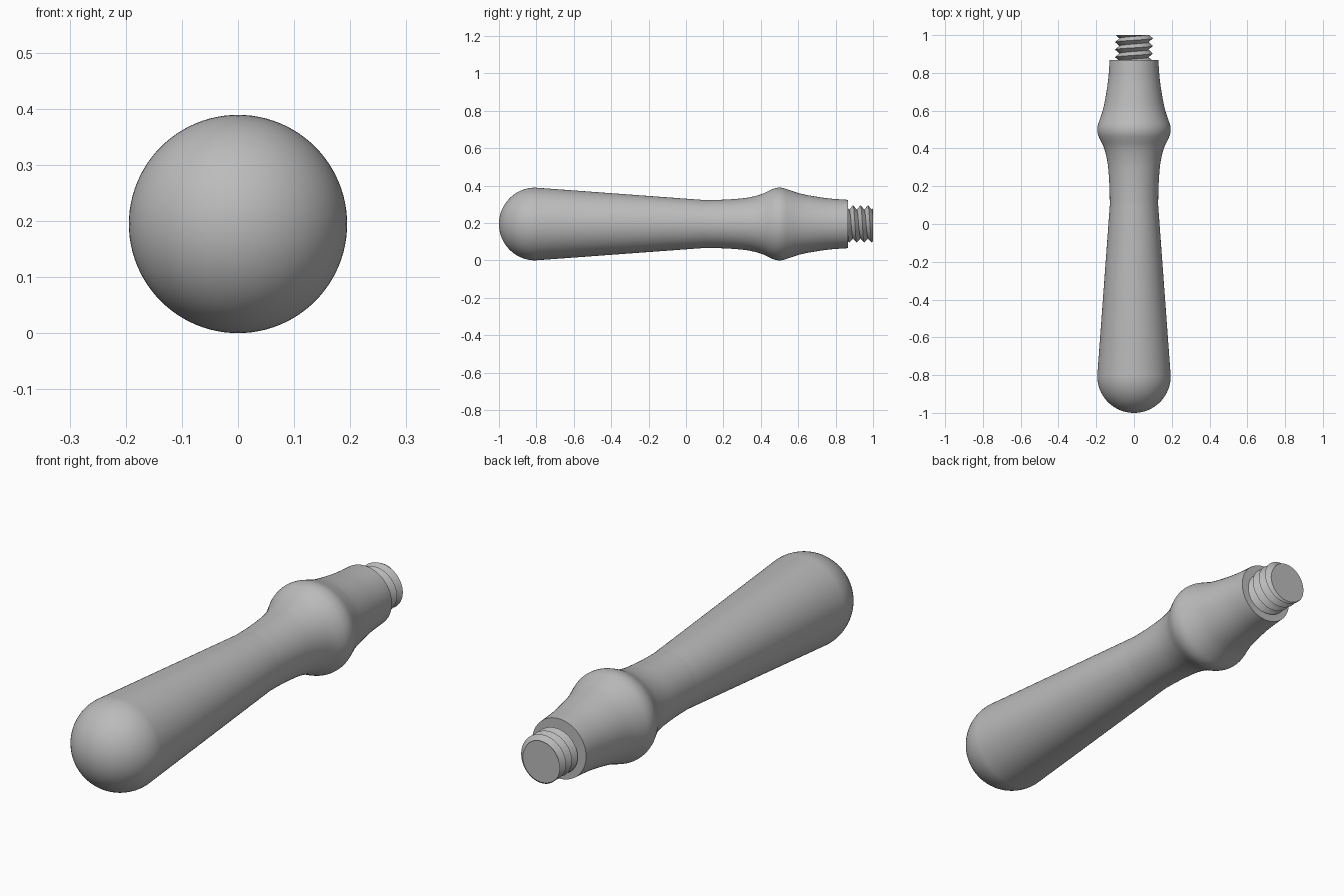
import bpy, bmesh, math
from mathutils import Matrix

if "Cube" in bpy.data.objects:
    bpy.data.objects.remove(bpy.data.objects["Cube"], do_unlink=True)

R = 0.1945         # largest radius, also the height of the axis
COLLAR_Y = 0.867   # flat shoulder the thread comes out of
SIDES = 96

grey = bpy.data.materials.new("plain grey")
grey.diffuse_color = (0.5, 0.5, 0.5, 1)
grey.use_nodes = True
grey.node_tree.nodes["Principled BSDF"].inputs["Base Color"].default_value = (0.5, 0.5, 0.5, 1)


def finish(name, bm, angle):
    bmesh.ops.remove_doubles(bm, verts=bm.verts, dist=1e-5)
    bmesh.ops.recalc_face_normals(bm, faces=bm.faces)
    mesh = bpy.data.meshes.new(name)
    bm.to_mesh(mesh)
    bm.free()
    mesh.materials.append(grey)
    obj = bpy.data.objects.new(name, mesh)
    bpy.context.collection.objects.link(obj)
    obj.location.z = R
    bpy.ops.object.select_all(action='DESELECT')
    obj.select_set(True)
    bpy.context.view_layer.objects.active = obj
    bpy.ops.object.shade_smooth_by_angle(angle=math.radians(angle))
    return obj


def smooth_curve(pts, steps=5):
    """Catmull-Rom curve through the points."""
    out = []
    for i in range(len(pts) - 1):
        a, b, c, d = (pts[max(0, min(len(pts) - 1, i + k))] for k in (-1, 0, 1, 2))
        for s in range(steps):
            t = s / steps
            out.append(tuple(0.5 * (2 * q + (r - p) * t + (2 * p - 5 * q + 4 * r - u) * t * t
                                    + (3 * q - p - 3 * r + u) * t ** 3)
                             for p, q, r, u in zip(a, b, c, d)))
    return out + [pts[-1]]


# Handle: round butt, straight taper, waist, bulge and collar, as (y, radius)
butt = [(-1 + R - R * math.cos(a), R * math.sin(a))
        for a in (math.pi / 2 * i / 20 for i in range(21))]
waist = smooth_curve([(0.1, 0.128), (0.2, 0.130), (0.3, 0.137), (0.36, 0.147), (0.41, 0.162),
                      (0.45, 0.181), (0.475, 0.191), (0.5, R), (0.525, 0.191), (0.56, 0.179),
                      (0.61, 0.163), (0.68, 0.149), (0.77, 0.136), (COLLAR_Y, 0.129)])
profile = butt + waist + [(COLLAR_Y, 0)]
bm = bmesh.new()
verts = [bm.verts.new((0, y, r)) for y, r in profile]
edges = [bm.edges.new(p) for p in zip(verts, verts[1:])]
bmesh.ops.spin(bm, geom=verts + edges, cent=(0, 0, 0), axis=(0, 1, 0),
               angle=2 * math.pi, steps=SIDES)
finish("handle", bm, 35)

# Screw thread: right-handed helix of alternating roots and crests, cut flat at both ends
PITCH, ROOT, CREST, CREST_Y = 0.04, 0.077, 0.1, 0.973
START, END = COLLAR_Y - 0.004, 1.0


def thread_radius(y, turn):
    phase = ((y - CREST_Y) / PITCH - turn) % 1
    return ROOT + (CREST - ROOT) * abs(2 * phase - 1)


bm = bmesh.new()
columns = []
for i in range(SIDES + 1):
    turn = i / SIDES
    column = []
    for k in range(-10, 6):
        y = min(END, max(START, CREST_Y + PITCH * (turn + k / 2)))
        r = thread_radius(y, turn)
        a = 2 * math.pi * turn
        column.append(bm.verts.new((r * math.sin(a), y, r * math.cos(a))))
    columns.append(column)
for a, b in zip(columns, columns[1:]):
    for k in range(len(a) - 1):
        bm.faces.new((a[k], b[k], b[k + 1], a[k + 1]))
bmesh.ops.remove_doubles(bm, verts=bm.verts, dist=1e-5)
# end discs
for y in (START, END):
    centre = bm.verts.new((0, y, 0))
    for e in [e for e in bm.edges if e.is_boundary and all(abs(v.co.y - y) < 1e-6 for v in e.verts)]:
        bm.faces.new((e.verts[0], e.verts[1], centre))
finish("screw_thread", bm, 30)
